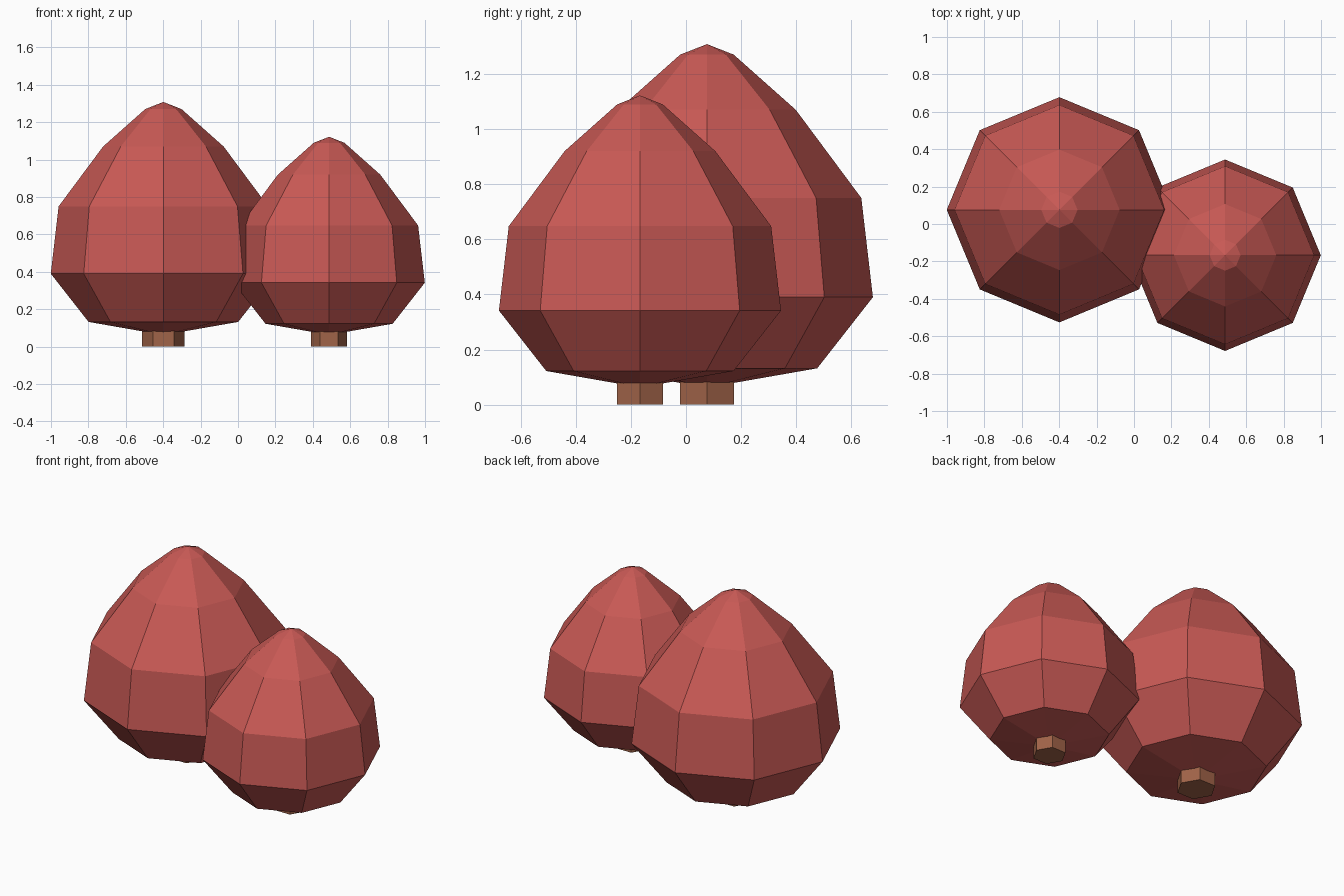
import bpy, bmesh, math

if "Cube" in bpy.data.objects:
    bpy.data.objects.remove(bpy.data.objects["Cube"])

def material(name, rgb):
    m = bpy.data.materials.new(name)
    m.diffuse_color = (*rgb, 1)
    m.use_nodes = True
    m.node_tree.nodes["Principled BSDF"].inputs["Base Color"].default_value = m.diffuse_color
    return m

RED = material("leaf red", (0.58, 0.10, 0.09))
BROWN = material("bark brown", (0.35, 0.125, 0.065))

# (radius, height) profiles, bottom to top; radius 0 is a pole
CROWN = [(0, 0.062), (0.40, 0.132), (0.602, 0.39), (0.56, 0.75),
         (0.322, 1.07), (0.097, 1.27), (0, 1.308)]
TRUNK = [(0, 0), (0.113, 0), (0.113, 0.2), (0, 0.2)]

def lathe(name, profile, sides, mat, loc, scale, lift=0):
    """Flat-faced revolved solid with closed poles."""
    bm = bmesh.new()
    rings = []
    for r, z in profile:
        n = sides if r else 1
        rings.append([bm.verts.new((r * scale * math.cos(math.tau * i / sides),
                                    r * scale * math.sin(math.tau * i / sides),
                                    z * scale + lift)) for i in range(n)])
    for a, b in zip(rings, rings[1:]):
        for i in range(sides):
            j = (i + 1) % sides
            if len(a) == 1:
                bm.faces.new((a[0], b[j], b[i]))
            elif len(b) == 1:
                bm.faces.new((a[i], a[j], b[0]))
            else:
                bm.faces.new((a[i], a[j], b[j], b[i]))
    bmesh.ops.recalc_face_normals(bm, faces=bm.faces)
    mesh = bpy.data.meshes.new(name)
    bm.to_mesh(mesh)
    bm.free()
    mesh.materials.append(mat)
    ob = bpy.data.objects.new(name, mesh)
    ob.location = (*loc, 0)
    bpy.context.collection.objects.link(ob)

# Two bushes: the smaller is a scaled copy
for label, loc, s, lift in (("large", (-0.399, 0.076), 1.0, 0),
                            ("small", (0.487, -0.167), 0.85, 0.01)):
    lathe(label + "_bush_crown", CROWN, 8, RED, loc, s, lift)
    lathe(label + "_bush_trunk", TRUNK, 6, BROWN, loc, s)
